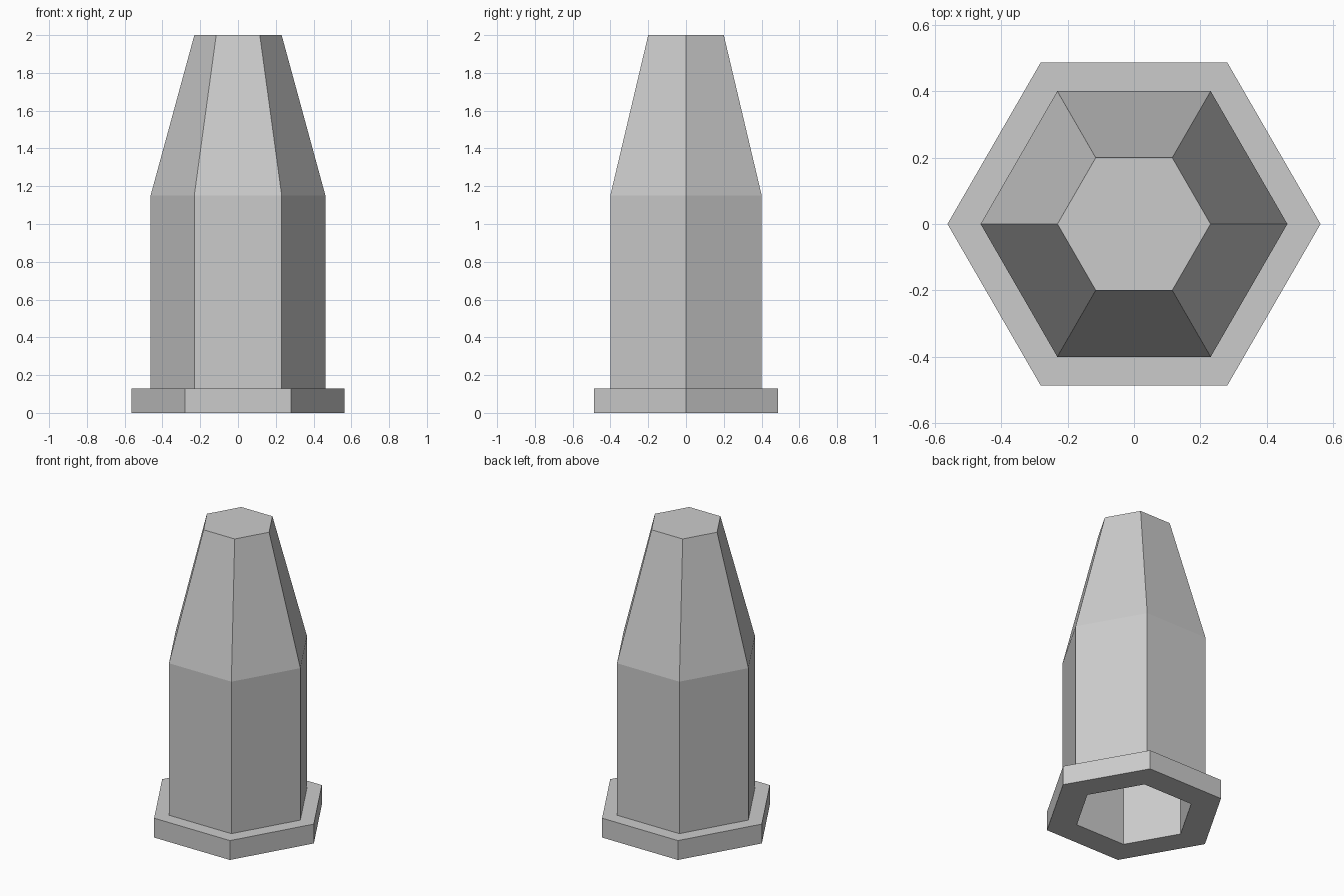
import bpy
from math import cos, sin, pi

if "Cube" in bpy.data.objects:
    bpy.data.objects.remove(bpy.data.objects["Cube"])

SIDES = 6

grey = bpy.data.materials.new("plain_grey")
grey.use_nodes = True
colour = (0.6, 0.6, 0.6, 1)
grey.diffuse_color = colour
grey.node_tree.nodes["Principled BSDF"].inputs["Base Color"].default_value = colour


def hex_shell(name, profile):
    """Sweep a (radius, height) profile around z in six flat sides, capping both ends."""
    verts = [(r * cos(2 * pi * i / SIDES), r * sin(2 * pi * i / SIDES), z)
             for r, z in profile for i in range(SIDES)]
    faces = []
    for k in range(len(profile) - 1):
        a, b = k * SIDES, (k + 1) * SIDES
        for i in range(SIDES):
            j = (i + 1) % SIDES
            faces.append((a + i, a + j, b + j, b + i))
    last = (len(profile) - 1) * SIDES
    faces.append(tuple(reversed(range(SIDES))))
    faces.append(tuple(range(last, last + SIDES)))
    mesh = bpy.data.meshes.new(name)
    mesh.from_pydata(verts, [], faces)
    mesh.materials.append(grey)
    obj = bpy.data.objects.new(name, mesh)
    bpy.context.collection.objects.link(obj)
    return obj


# One closed skin: cavity ceiling, cavity walls, base flange, body, tapered nose
hex_shell("hollow_hex_cap", [
    (0.15, 1.9), (0.37, 1.13), (0.37, 0),
    (0.563, 0), (0.563, 0.13),
    (0.463, 0.13), (0.463, 1.15), (0.231, 2),
])
